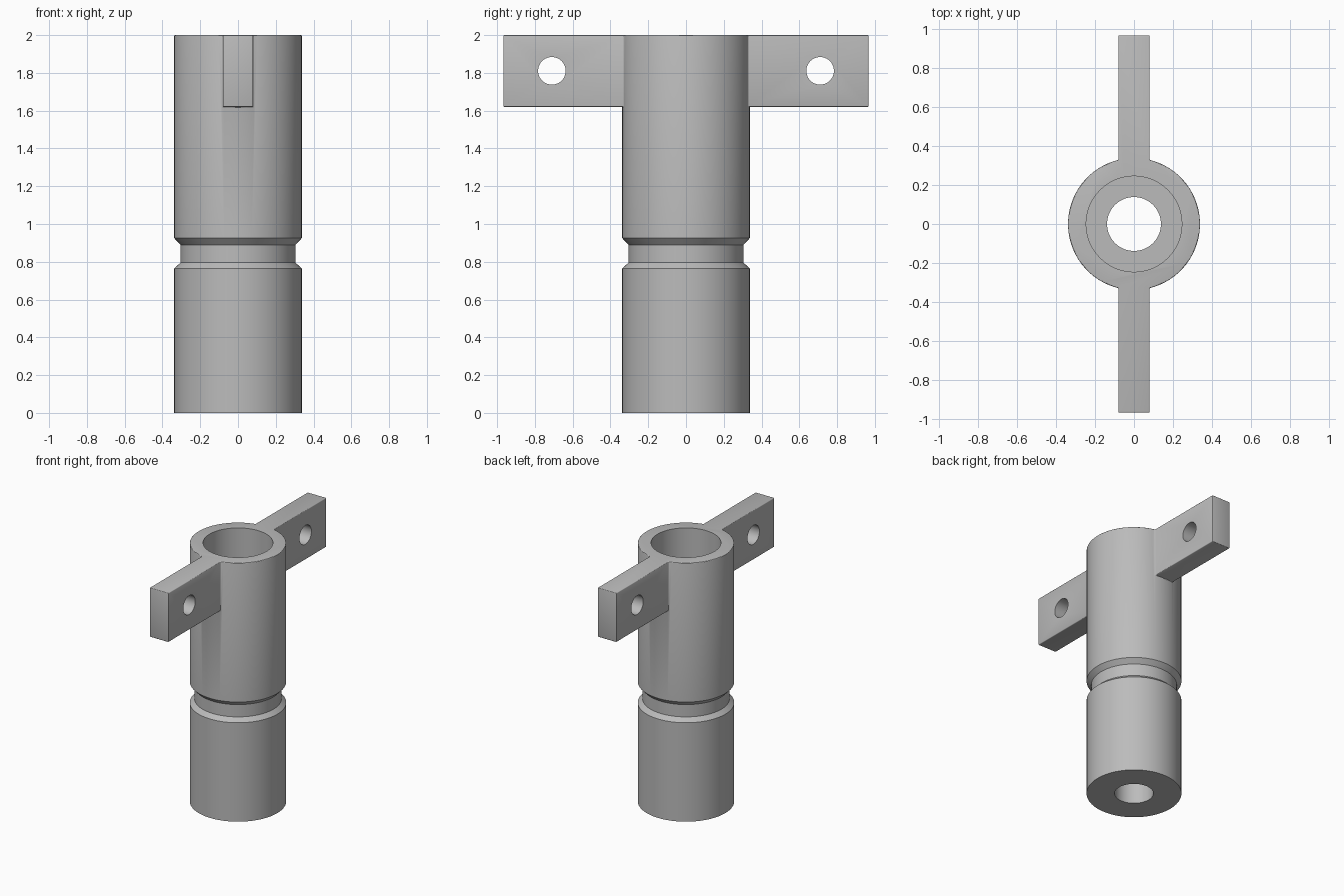
import bpy, bmesh, math
from mathutils import Matrix

if "Cube" in bpy.data.objects:
    bpy.data.objects.remove(bpy.data.objects["Cube"], do_unlink=True)

SEGMENTS = 72
RADIUS = 0.338
TOP = 2.0
FIN_BOTTOM = 1.62

metal = bpy.data.materials.new("plain grey")
metal.use_nodes = True
grey = (0.5, 0.5, 0.5, 1)
metal.diffuse_color = grey
metal.node_tree.nodes["Principled BSDF"].inputs["Base Color"].default_value = grey


def make_object(name, bm):
    bmesh.ops.recalc_face_normals(bm, faces=bm.faces)
    mesh = bpy.data.meshes.new(name)
    bm.to_mesh(mesh)
    bm.free()
    mesh.materials.append(metal)
    obj = bpy.data.objects.new(name, mesh)
    bpy.context.collection.objects.link(obj)
    return obj


def turned(name, profile):
    """Solid of revolution from (radius, height) points, capped at both ends."""
    bm = bmesh.new()
    rings = []
    for r, z in profile:
        angles = [(i + 0.5) * math.tau / SEGMENTS for i in range(SEGMENTS)]
        rings.append([bm.verts.new((r * math.cos(a), r * math.sin(a), z)) for a in angles])
    for low, high in zip(rings, rings[1:]):
        for i in range(SEGMENTS):
            j = (i + 1) % SEGMENTS
            bm.faces.new((low[i], low[j], high[j], high[i]))
    bm.faces.new(rings[0])
    bm.faces.new(rings[-1])
    return make_object(name, bm)


def combine(target, tool, operation):
    mod = target.modifiers.new(operation.lower(), "BOOLEAN")
    mod.operation = operation
    mod.solver = "EXACT"
    mod.object = tool
    bpy.context.view_layer.update()
    evaluated = target.evaluated_get(bpy.context.evaluated_depsgraph_get())
    mesh = bpy.data.meshes.new_from_object(evaluated)
    target.modifiers.clear()
    target.data = mesh
    bpy.data.objects.remove(tool, do_unlink=True)


# Turned body with a chamfered groove
body = turned("grooved_socket_with_wings", [
    (RADIUS, 0), (RADIUS, 0.765), (0.305, 0.795),
    (0.305, 0.89), (RADIUS, 0.925), (RADIUS, TOP)])

# Flat wings to front and back
bm = bmesh.new()
bmesh.ops.create_cube(bm, size=1)
bmesh.ops.scale(bm, vec=(0.16, 1.932, TOP - FIN_BOTTOM), verts=bm.verts)
bmesh.ops.translate(bm, vec=(0, 0, (TOP + FIN_BOTTOM) / 2), verts=bm.verts)
combine(body, make_object("wings", bm), "UNION")

# Soft edges and small fillets around the wings and top rim
bm = bmesh.new()
bm.from_mesh(body.data)
bmesh.ops.remove_doubles(bm, verts=bm.verts, dist=0.0001)
bmesh.ops.dissolve_limit(bm, angle_limit=0.01, verts=bm.verts, edges=bm.edges)
sharp = [e for e in bm.edges
         if min(v.co.z for v in e.verts) > FIN_BOTTOM - 0.01
         and e.calc_face_angle(0) > math.radians(30)]
bmesh.ops.bevel(bm, geom=sharp, offset=0.011, segments=3, profile=0.5,
                affect="EDGES", clamp_overlap=True)
bm.to_mesh(body.data)
bm.free()

# Stepped bore: wide socket above, narrow hole through the base
bore = turned("bore_cutter", [(0.138, -0.1), (0.138, 0.8), (0.245, 0.8), (0.245, TOP + 0.1)])
combine(body, bore, "DIFFERENCE")

# Cross holes through the wings
for side in (-1, 1):
    bm = bmesh.new()
    bmesh.ops.create_cone(bm, cap_ends=True, segments=48, radius1=0.073, radius2=0.073, depth=0.5,
                          matrix=Matrix.Translation((0, side * 0.71, 1.811))
                          @ Matrix.Rotation(math.pi / 2, 4, "Y"))
    combine(body, make_object("hole_cutter", bm), "DIFFERENCE")

# Smooth curved walls, crisp edges
bpy.ops.object.select_all(action="DESELECT")
body.select_set(True)
bpy.context.view_layer.objects.active = body
bpy.ops.object.shade_smooth_by_angle(angle=math.radians(30))
